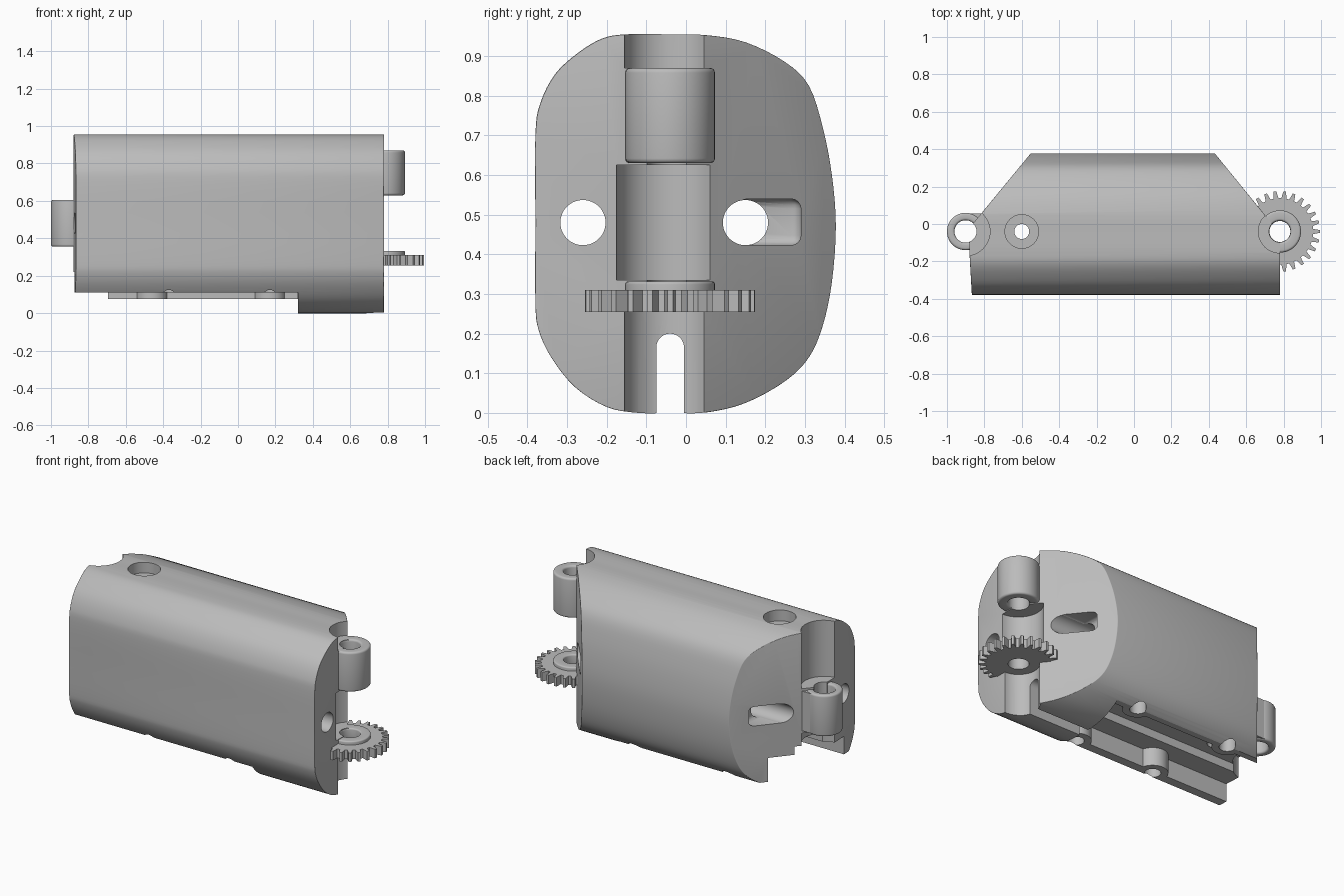
import bpy, bmesh, math
from mathutils import Vector

old = bpy.data.objects.get("Cube")
if old:
    bpy.data.objects.remove(old, do_unlink=True)

grey = bpy.data.materials.new("plain grey")
grey.use_nodes = True
COLOUR = (0.5, 0.5, 0.5, 1)
grey.diffuse_color = COLOUR
grey.node_tree.nodes["Principled BSDF"].inputs["Base Color"].default_value = COLOUR
TAU = 2 * math.pi
HINGE_Y = -0.04


def make(name, bm):
    bmesh.ops.recalc_face_normals(bm, faces=bm.faces)
    mesh = bpy.data.meshes.new(name)
    bm.to_mesh(mesh)
    bm.free()
    obj = bpy.data.objects.new(name, mesh)
    bpy.context.collection.objects.link(obj)
    mesh.materials.append(grey)
    return obj


def extrude(name, pts, vec):
    """Prism from a closed 3D outline."""
    bm = bmesh.new()
    face = bm.faces.new([bm.verts.new(p) for p in pts])
    new = bmesh.ops.extrude_face_region(bm, geom=[face])["geom"]
    bmesh.ops.translate(bm, vec=vec, verts=[v for v in new if isinstance(v, bmesh.types.BMVert)])
    return make(name, bm)


def box(x0, x1, y0, y1, z0, z1):
    return extrude("cutter", [(x0, y0, z0), (x1, y0, z0), (x1, y1, z0), (x0, y1, z0)], (0, 0, z1 - z0))


def rod(x, y, r, z0, z1):
    pts = [(x + r * math.cos(TAU * i / 48), y + r * math.sin(TAU * i / 48), z0) for i in range(48)]
    return extrude("cutter", pts, (0, 0, z1 - z0))


def cross_rod(y, z, r):
    pts = [(-1.2, y + r * math.cos(TAU * i / 48), z + r * math.sin(TAU * i / 48)) for i in range(48)]
    return extrude("cutter", pts, (2.4, 0, 0))


def apply(obj, kind, **settings):
    mod = obj.modifiers.new(kind, kind)
    for key, value in settings.items():
        setattr(mod, key, value)
    bpy.context.view_layer.objects.active = obj
    bpy.ops.object.modifier_apply(modifier=mod.name)


def cut(obj, cutter, mode="DIFFERENCE"):
    apply(obj, "BOOLEAN", operation=mode, solver="EXACT", object=cutter)
    bpy.data.objects.remove(cutter, do_unlink=True)


def rings(name, loops):
    """Bridge loops of equal length into a closed ring-shaped solid."""
    bm = bmesh.new()
    vs = [[bm.verts.new(p) for p in loop] for loop in loops]
    n = len(vs[0])
    for a, b in zip(vs, vs[1:] + vs[:1]):
        for i in range(n):
            j = (i + 1) % n
            bm.faces.new((a[i], a[j], b[j], b[i]))
    return make(name, bm)


def tube(name, x, y, ro, ri, z0, z1, f=0.012):
    """Hinge barrel with softened rims."""
    prof = []
    for r, z, sr, sz in ((ri, z0, 1, 1), (ro, z0, -1, 1), (ro, z1, -1, -1), (ri, z1, 1, -1)):
        arc = [(r + sr * f * (1 - math.cos(t)), z + sz * f * (1 - math.sin(t)))
               for t in (k * math.pi / 8 for k in range(5))]
        prof += arc if sr * sz > 0 else arc[::-1]
    return rings(name, [[(x + r * math.cos(TAU * i / 48), y + r * math.sin(TAU * i / 48), z)
                         for i in range(48)] for r, z in prof])


def smooth_loop(pts, steps=4):
    """Closed Catmull-Rom curve through the points."""
    out, n = [], len(pts)
    for i in range(n):
        a, b, c, d = (Vector(pts[(i + k) % n]) for k in (-1, 0, 1, 2))
        for s in range(steps):
            t = s / steps
            out.append(0.5 * (2 * b + (c - a) * t + (2 * a - 5 * b + 4 * c - d) * t * t
                              + (3 * b - a - 3 * c + d) * t ** 3))
    return out


# Shell: rounded section along x, trimmed to the plan outline
section = [(-.15, .955), (-.05, .955), (.05, .953), (.15, .935), (.25, .885), (.31, .825), (.345, .72),
           (.368, .6), (.378, .47), (.368, .33), (.345, .22), (.31, .14), (.25, .08), (.15, .025),
           (.05, .001), (-.04, 0), (-.12, 0), (-.2, .015), (-.28, .065), (-.34, .14), (-.372, .21),
           (-.38, .28), (-.38, .48), (-.38, .7), (-.368, .78), (-.33, .855), (-.27, .91), (-.21, .945)]
body = extrude("body_shell", [(-1.1, p.x, p.y) for p in smooth_loop(section)], (2.2, 0, 0))
plan = [(-.86, -.5), (.78, -.5), (.78, -.05), (.43, .38), (.35, .48), (-.47, .48), (-.55, .38),
        (-.83, .04), (-.88, -.02), (-.88, -.15)]
cut(body, extrude("cutter", [(x, y, -.2) for x, y in plan], (0, 0, 1.4)), "INTERSECT")
apply(body, "BEVEL", width=0.012, segments=3, limit_method="ANGLE", angle_limit=math.radians(32))

# Clearance grooves and pin bores for both hinges
for r, z0, z1 in ((.115, .87, 1.1), (.135, .335, .625), (.115, -.1, .255)):
    cut(body, rod(.78, HINGE_Y, r, z0, z1))
for z0, z1 in ((-.1, .345), (.615, 1.1)):
    cut(body, rod(-.9, HINGE_Y, .13, z0, z1))
for x in (.78, -.9):
    cut(body, rod(x, HINGE_Y, .058, -.1, 1.1))

# Lengthwise tendon holes and the slot pockets on the slanted faces
for y in (-.26, .15):
    cut(body, cross_rod(y, .48, .057))
for x0, x1 in ((.45, 1.1), (-1.1, -.58)):
    pocket = box(x0, x1, .13, .29, .423, .54)
    apply(pocket, "BEVEL", width=0.025, segments=4)
    cut(body, pocket)

# Underside: lowered edges, stepped cavity leaving four screw bosses
cut(body, box(-1.2, .32, -.6, HINGE_Y, -.2, .11))
cut(body, box(-1.2, .32, HINGE_Y - .01, .6, -.2, .075))
screws = [(-.37, -.285), (.17, -.285), (-.46, .235), (.17, .235)]
cavity = box(-1.2, .319, -.265, .205, -.2, .22)
for x, y in screws:
    cut(cavity, rod(x, y, .085, -.3, .4))
cut(body, cavity)
cut(body, box(-1.2, .3, -.14, .09, .05, .27))
for x, y in screws:
    cut(body, rod(x, y, .045, -.2, .19))

# Round-topped slot through the foot
slot = [(.25, -.04 + .035 * math.cos(a), .165 + .035 * math.sin(a))
        for a in (math.pi * i / 16 for i in range(17))]
cut(body, extrude("cutter", slot + [(.25, -.075, -.1), (.25, -.005, -.1)], (1, 0, 0)))

# Counterbored hole in the top
cut(body, rod(-.6, HINGE_Y, .09, .89, 1.1))
cut(body, rod(-.6, HINGE_Y, .04, -.1, 1.1))

# Hinge barrels
parts = [body,
         tube("upper_hinge_barrel", .78, HINGE_Y, .113, .057, .63, .87),
         tube("end_hinge_barrel", -.9, HINGE_Y, .1, .06, .355, .605),
         tube("gear_hub", .78, HINGE_Y, .113, .056, .262, .332, .008)]

# Neck joining the end barrel to the shell
neck = box(-.9, -.74, -.135, .055, .36, .6)
cut(neck, rod(-.9, HINGE_Y, .07, .2, .8))
neck.name = "end_hinge_neck"
parts.append(neck)

# Spur gear
TEETH = 26
outer = [(r, TAU * (k + o) / TEETH) for k in range(TEETH)
         for r, o in ((.178, -.32), (.215, -.14), (.215, .14), (.178, .32))]


def gear_loop(z, r_in=None):
    return [(.78 + (r_in or r) * math.cos(a), HINGE_Y + (r_in or r) * math.sin(a), z) for r, a in outer]


parts.append(rings("drive_gear", [gear_loop(.255), gear_loop(.31), gear_loop(.31, .057), gear_loop(.255, .057)]))

for obj in parts:
    bpy.ops.object.select_all(action="DESELECT")
    obj.select_set(True)
    bpy.context.view_layer.objects.active = obj
    bpy.ops.object.shade_smooth_by_angle(angle=math.radians(30))
